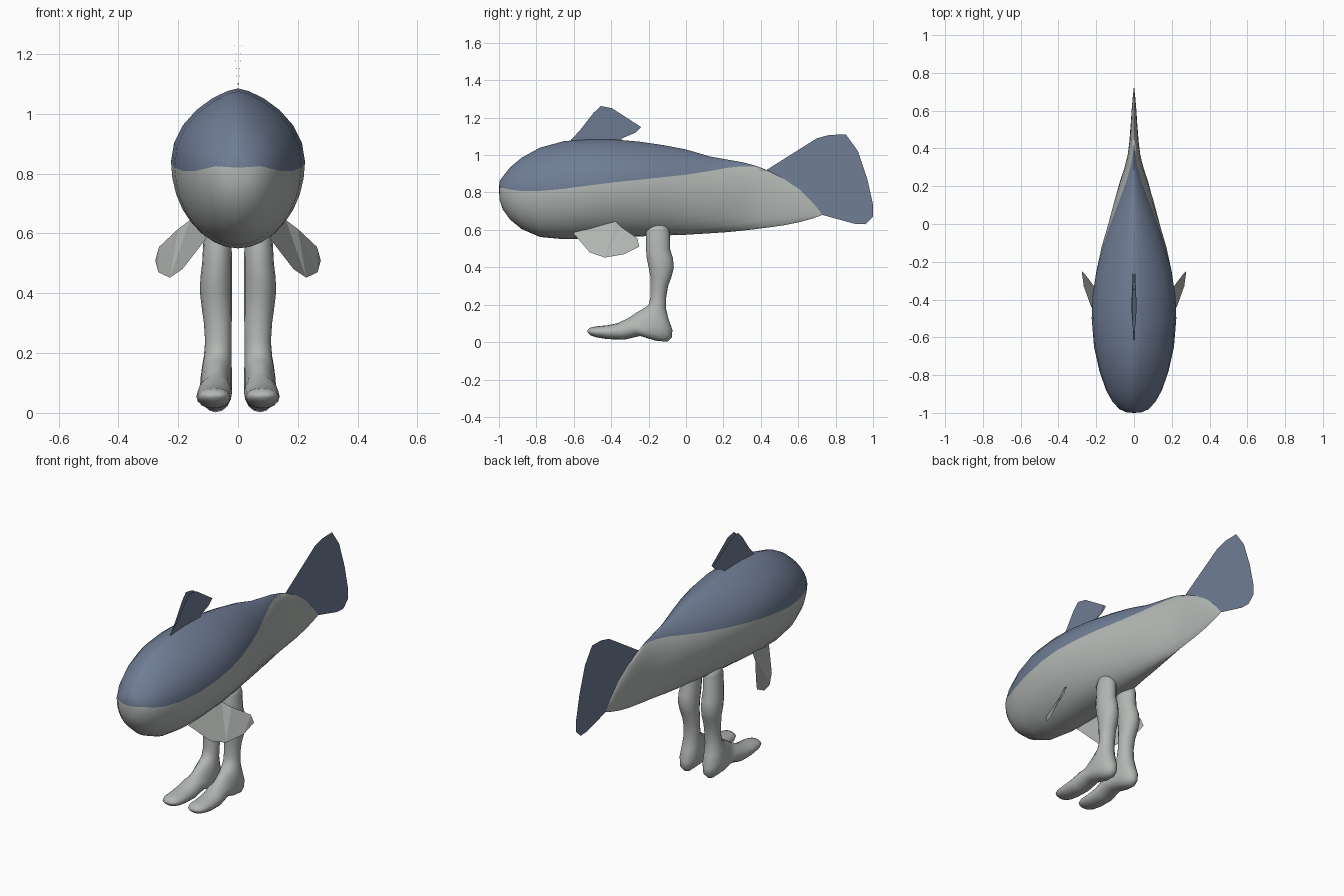
import bpy, bmesh, math


def material(name, rgb):
    m = bpy.data.materials.new(name)
    m.diffuse_color = (*rgb, 1)
    return m


GREY = material("pale_grey", (0.45, 0.475, 0.455))
BLUE = material("slate_blue", (0.16, 0.205, 0.30))


def finish(name, bm, mats, angle=None):
    bmesh.ops.remove_doubles(bm, verts=bm.verts, dist=0.0004)
    bmesh.ops.recalc_face_normals(bm, faces=bm.faces)
    me = bpy.data.meshes.new(name)
    bm.to_mesh(me)
    bm.free()
    ob = bpy.data.objects.new(name, me)
    bpy.context.collection.objects.link(ob)
    for m in mats:
        me.materials.append(m)
    if angle:
        bpy.context.view_layer.objects.active = ob
        ob.select_set(True)
        bpy.ops.object.shade_smooth_by_angle(angle=math.radians(angle))
        ob.select_set(False)
    return ob


def loft(rings, rule=lambda j: 0):
    """Skin closed rings; rule gives the material for each strip."""
    bm = bmesh.new()
    vs = [[bm.verts.new(p) for p in r] for r in rings]
    n = len(vs[0])
    for a, b in zip(vs, vs[1:]):
        for j in range(n):
            k = (j + 1) % n
            bm.faces.new((a[j], a[k], b[k], b[j])).material_index = rule(j)
    for end in (vs[0], vs[-1]):
        if (end[0].co - end[n // 2].co).length > 0.001:
            bm.faces.new(end)
    return bm


def sheet(name, pts, mat):
    bm = bmesh.new()
    bm.faces.new([bm.verts.new(p) for p in pts])
    bmesh.ops.triangulate(bm, faces=bm.faces[:])
    return finish(name, bm, [mat])


# Body stations: y, top, bottom, half width, colour seam height
BODY = [
    (-1.0, .82, .82, 0, .82), (-.997, .86, .76, .04, .822),
    (-.98, .885, .71, .078, .825), (-.94, .935, .655, .115, .815),
    (-.88, .985, .605, .148, .808), (-.78, 1.04, .562, .183, .808),
    (-.65, 1.075, .55, .212, .82), (-.5, 1.085, .555, .224, .84),
    (-.38, 1.083, .56, .22, .855), (-.25, 1.072, .565, .2, .868),
    (-.12, 1.053, .57, .171, .882), (0, 1.03, .574, .137, .895),
    (.13, .992, .582, .102, .915), (.22, .976, .588, .076, .932),
    (.3, .962, .596, .05, .94), (.37, .944, .604, .033, .938),
    (.433, .92, .612, .025, .92), (.52, .875, .624, .018, .875),
    (.61, .815, .642, .012, .815), (.68, .745, .662, .006, .745),
    (.73, .68, .68, 0, .68)]
LOW, UP = 8, 6


def body_ring(y, top, bot, w, seam):
    h = top - bot
    mid = bot + .54 * h
    s = (seam - mid) / (.46 * h if seam > mid else .54 * h) if h else 0
    split = math.asin(max(-1, min(1, s)))
    q = math.pi / 2
    angles = [-q + (split + q) * i / LOW for i in range(LOW)]
    angles += [split + (q - split) * i / UP for i in range(UP + 1)]
    side = []
    for a in angles:
        c = max(0, math.cos(a))
        x = w * (c ** 1.4 if a > 0 else c)
        z = mid + math.sin(a) * h * (.46 if a > 0 else .54)
        side.append((x, y, z))
    return side + [(-x, y, z) for x, y, z in side[-2:0:-1]]


finish("body", loft([body_ring(*s) for s in BODY],
                    lambda j: 1 if LOW <= j < LOW + 2 * UP else 0),
       [GREY, BLUE], 50)

# Tail fin
TAIL = [(.43, .92), (.70, 1.09), (.77, 1.108), (.855, 1.11), (.92, 1.02),
        (.97, .87), (1, .735), (1, .67), (.96, .63), (.9, .633),
        (.73, .68), (.61, .81)]
sheet("tail_fin", [(0, y, z) for y, z in TAIL], BLUE)

# Dorsal fin: two sheets spreading slightly apart
DORSAL = [(-.62, 1.075), (-.565, 1.135), (-.495, 1.225), (-.455, 1.262),
          (-.395, 1.25), (-.24, 1.15), (-.27, 1.12), (-.345, 1.088),
          (-.345, 1.075)]
# Side fins
SIDE = [(.105, -.605, .585), (.16, -.375, .645), (.2, -.345, .615),
        (.264, -.26, .555), (.277, -.25, .51), (.266, -.33, .47),
        (.228, -.435, .452), (.186, -.515, .48)]

# Leg stations: front point (y, z), back point (y, z), inner x, outer x
LEG = [
    (-.17, .642, -.13, .642, .05, .085), (-.2, .625, -.1, .625, .03, .108),
    (-.214, .59, -.087, .59, .022, .115), (-.214, .5, -.086, .5, .02, .12),
    (-.21, .45, -.07, .45, .02, .126), (-.2, .4, -.065, .4, .02, .127),
    (-.19, .35, -.077, .35, .02, .121), (-.19, .3, -.096, .3, .021, .114),
    (-.19, .24, -.106, .24, .022, .11), (-.2, .2, -.107, .18, .022, .114),
    (-.22, .183, -.095, .13, .021, .12), (-.245, .17, -.073, .065, .02, .125),
    (-.27, .155, -.075, .025, .02, .127), (-.29, .14, -.1, .002, .02, .128),
    (-.31, .128, -.165, .008, .02, .128), (-.33, .118, -.245, .033, .02, .132),
    (-.37, .1, -.33, .013, .022, .139), (-.42, .09, -.42, .016, .024, .139),
    (-.48, .084, -.48, .026, .027, .134), (-.512, .077, -.51, .036, .04, .122),
    (-.527, .062, -.525, .05, .062, .1)]


def leg_ring(sgn, fy, fz, by, bz, x0, x1):
    pts = []
    for i in range(16):
        a = 2 * math.pi * i / 16
        t = (1 + math.cos(a)) / 2
        pts.append((sgn * ((x0 + x1) / 2 + (x1 - x0) / 2 * math.sin(a)),
                    by + (fy - by) * t, bz + (fz - bz) * t))
    return pts


for sgn, tag in ((1, "right"), (-1, "left")):
    sheet("dorsal_fin_" + tag,
          [(sgn * (.001 + .012 * max(0, z - 1.08) / .18), y, z)
           for y, z in DORSAL], BLUE)
    sheet("side_fin_" + tag, [(sgn * x, y, z) for x, y, z in SIDE], GREY)
    finish("leg_" + tag, loft([leg_ring(sgn, *s) for s in LEG]), [GREY], 60)
